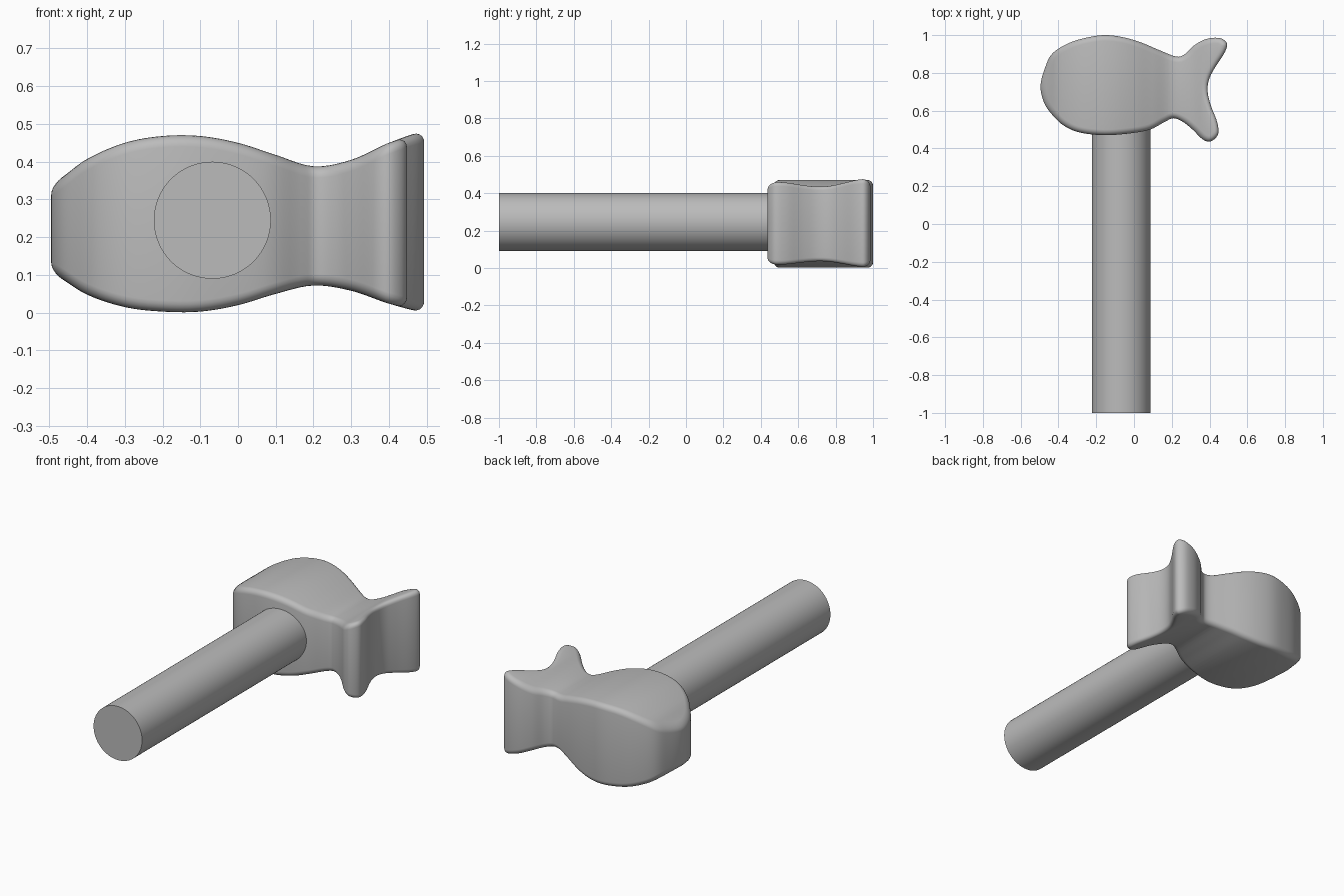
import bpy, bmesh, math
from mathutils import Vector
from math import pi, sin, cos, radians

cube = bpy.data.objects.get("Cube")
if cube:
    bpy.data.objects.remove(cube, do_unlink=True)

grey = bpy.data.materials.new("plain grey")
grey.use_nodes = True
colour = (0.5, 0.5, 0.5, 1)
grey.diffuse_color = colour
grey.node_tree.nodes["Principled BSDF"].inputs["Base Color"].default_value = colour


def spline(a, b, c, d, t):
    """Catmull-Rom blend from b to c."""
    return 0.5 * (2 * b + (c - a) * t + (2 * a - 5 * b + 4 * c - d) * t * t
                  + (3 * b - a - 3 * c + d) * t ** 3)


def closed_curve(points, steps):
    n = len(points)
    return [spline(*(points[(i + k) % n] for k in (-1, 0, 1, 2)), s / steps)
            for i in range(n) for s in range(steps)]


def level(heights, x):
    """Smooth height at x, from samples every tenth of a unit."""
    u = min(max((x + 0.5) * 10, 0), len(heights) - 1.001)
    i = int(u)
    pick = [heights[min(max(i + k, 0), len(heights) - 1)] for k in (-1, 0, 1, 2)]
    return spline(*pick, u - i) / 1000


def finish(bm, name, angle):
    mesh = bpy.data.meshes.new(name)
    bm.to_mesh(mesh)
    bm.free()
    obj = bpy.data.objects.new(name, mesh)
    bpy.context.collection.objects.link(obj)
    mesh.materials.append(grey)
    bpy.ops.object.select_all(action="DESELECT")
    obj.select_set(True)
    bpy.context.view_layer.objects.active = obj
    bpy.ops.object.shade_smooth_by_angle(angle=radians(angle))
    return obj


# Fish-shaped outline seen from above, in hundredths
outline = [(-49.5, 73), (-47, 83), (-43, 90.5), (-34, 96), (-23.5, 99), (-14.5, 100),
           (-5, 98.7), (4, 96), (14, 91.8), (22.5, 88.6), (27, 90), (32, 94.7),
           (38.5, 98), (45.5, 98.4), (49.2, 95.5), (48, 90.8), (43, 83), (39.7, 76.5),
           (39, 70), (40.7, 62.7), (44, 54), (44.5, 47.5), (40.7, 43.8), (36.5, 44.7),
           (31, 50), (26, 54), (21, 56), (16.5, 54.2), (8.5, 50), (-2, 48), (-15.5, 47),
           (-28.5, 48.4), (-37, 52), (-43, 57.5), (-47.5, 64)]
path = closed_curve([Vector(p) / 100 for p in outline], 5)

# Upper and lower surfaces along the length, in thousandths
upper = [340, 407, 450, 468, 468, 450, 418, 388, 405, 450, 482]
lower = [105, 48, 15, 3, 3, 20, 50, 72, 58, 24, 0]

# Head: stacked rings with rounded rims and flat caps
radius, arc = 0.03, 5
profile = [(radius * (1 - cos(a)), 1 - radius * (1 - sin(a)))
           for a in (pi / 2 * k / arc for k in range(arc + 1))]
profile = [(d, -z) for d, z in reversed(profile)] + profile
normals = []
for i, p in enumerate(path):
    t = (path[(i + 1) % len(path)] - path[i - 1]).normalized()
    normals.append(Vector((t.y, -t.x)))

bm = bmesh.new()
rings = [[bm.verts.new((*(p + n * inset), z)) for p, n in zip(path, normals)]
         for inset, z in profile]
for low, high in zip(rings, rings[1:]):
    for i in range(len(path)):
        bm.faces.new((low[i - 1], low[i], high[i], high[i - 1]))
bm.faces.new(rings[0])
bm.faces.new(rings[-1])

# Slice the caps along the length, then bend them to the two surfaces
for k in range(1, 50):
    caps = [f for f in bm.faces if all(abs(abs(v.co.z) - 1) < 1e-5 for v in f.verts)]
    geom = caps + list({e for f in caps for e in f.edges}) + list({v for f in caps for v in f.verts})
    bmesh.ops.bisect_plane(bm, geom=geom, dist=1e-5,
                           plane_co=(-0.5 + k / 50, 0, 0), plane_no=(1, 0, 0))
for v in bm.verts:
    if v.co.z > 0:
        v.co.z += level(upper, v.co.x) - 1
    else:
        v.co.z += level(lower, v.co.x) + 1
bmesh.ops.recalc_face_normals(bm, faces=bm.faces)
finish(bm, "head", 40)

# Handle: round bar running into the head
bm = bmesh.new()
bmesh.ops.create_cone(bm, cap_ends=True, segments=96, radius1=0.155, radius2=0.155, depth=1.55)
handle = finish(bm, "handle", 40)
handle.rotation_euler.x = pi / 2
handle.location = (-0.068, -0.225, 0.245)
